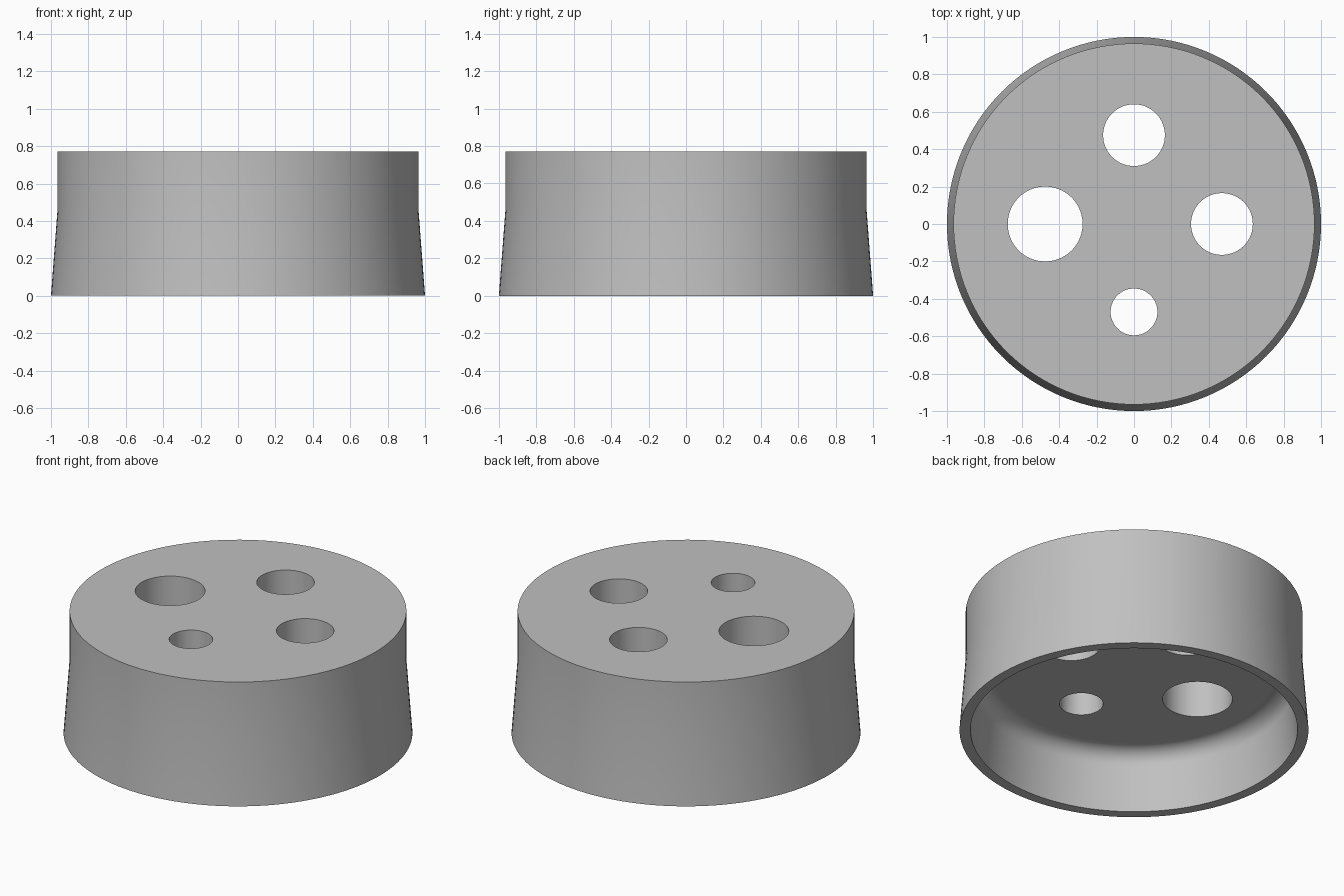
import bpy, bmesh, math

if "Cube" in bpy.data.objects:
    bpy.data.objects.remove(bpy.data.objects["Cube"], do_unlink=True)

SEGMENTS = 128
HEIGHT = 0.77
CEILING = 0.38

grey = bpy.data.materials.new("plain grey")
grey.use_nodes = True
colour = (0.53, 0.53, 0.53, 1)
grey.diffuse_color = colour
grey.node_tree.nodes["Principled BSDF"].inputs["Base Color"].default_value = colour


def lathe(name, profile):
    """Revolve a profile of (radius, z) points; the open ends become flat discs."""
    bm = bmesh.new()
    rings = []
    for r, z in profile:
        angles = [math.tau * i / SEGMENTS for i in range(SEGMENTS)]
        rings.append([bm.verts.new((r * math.cos(a), r * math.sin(a), z)) for a in angles])
    for low, high in zip(rings, rings[1:]):
        for i in range(SEGMENTS):
            j = (i + 1) % SEGMENTS
            bm.faces.new((low[i], low[j], high[j], high[i]))
    bm.faces.new(rings[0])
    bm.faces.new(rings[-1])
    bmesh.ops.recalc_face_normals(bm, faces=bm.faces)
    mesh = bpy.data.meshes.new(name)
    bm.to_mesh(mesh)
    bm.free()
    mesh.materials.append(grey)
    obj = bpy.data.objects.new(name, mesh)
    bpy.context.collection.objects.link(obj)
    return obj


# Cap body: thick top, rounded ceiling corner, flared skirt
fillet = 0.1
corner = []
for i in range(11):
    a = math.pi / 2 * (1 - i / 10)
    corner.append((0.812 + fillet * math.cos(a), CEILING - fillet + fillet * math.sin(a)))
outline = corner + [(0.937, 0), (1, 0), (0.965, 0.46), (0.965, HEIGHT)]
body = lathe("cap_body", outline)

# Four through holes: x, y, radius
holes = [(0.47, 0, 0.165), (-0.475, 0, 0.2), (0, 0.475, 0.165), (0, -0.47, 0.125)]
for x, y, r in holes:
    cutter = lathe("hole_cutter", [(r, CEILING - 0.1), (r, HEIGHT + 0.1)])
    cutter.location = (x, y, 0)
    cutter.hide_render = True
    cut = body.modifiers.new("hole", "BOOLEAN")
    cut.operation = "DIFFERENCE"
    cut.solver = "EXACT"
    cut.object = cutter
    bpy.context.view_layer.objects.active = body
    bpy.ops.object.modifier_apply(modifier=cut.name)
    bpy.data.objects.remove(cutter, do_unlink=True)

# Smooth walls with crisp borders around the flat faces
bm = bmesh.new()
bm.from_mesh(body.data)
bm.normal_update()
for face in bm.faces:
    face.smooth = True
for edge in bm.edges:
    flat = [abs(f.normal.z) > 0.9999 for f in edge.link_faces]
    edge.smooth = not (any(flat) and not all(flat))
bm.to_mesh(body.data)
bm.free()
